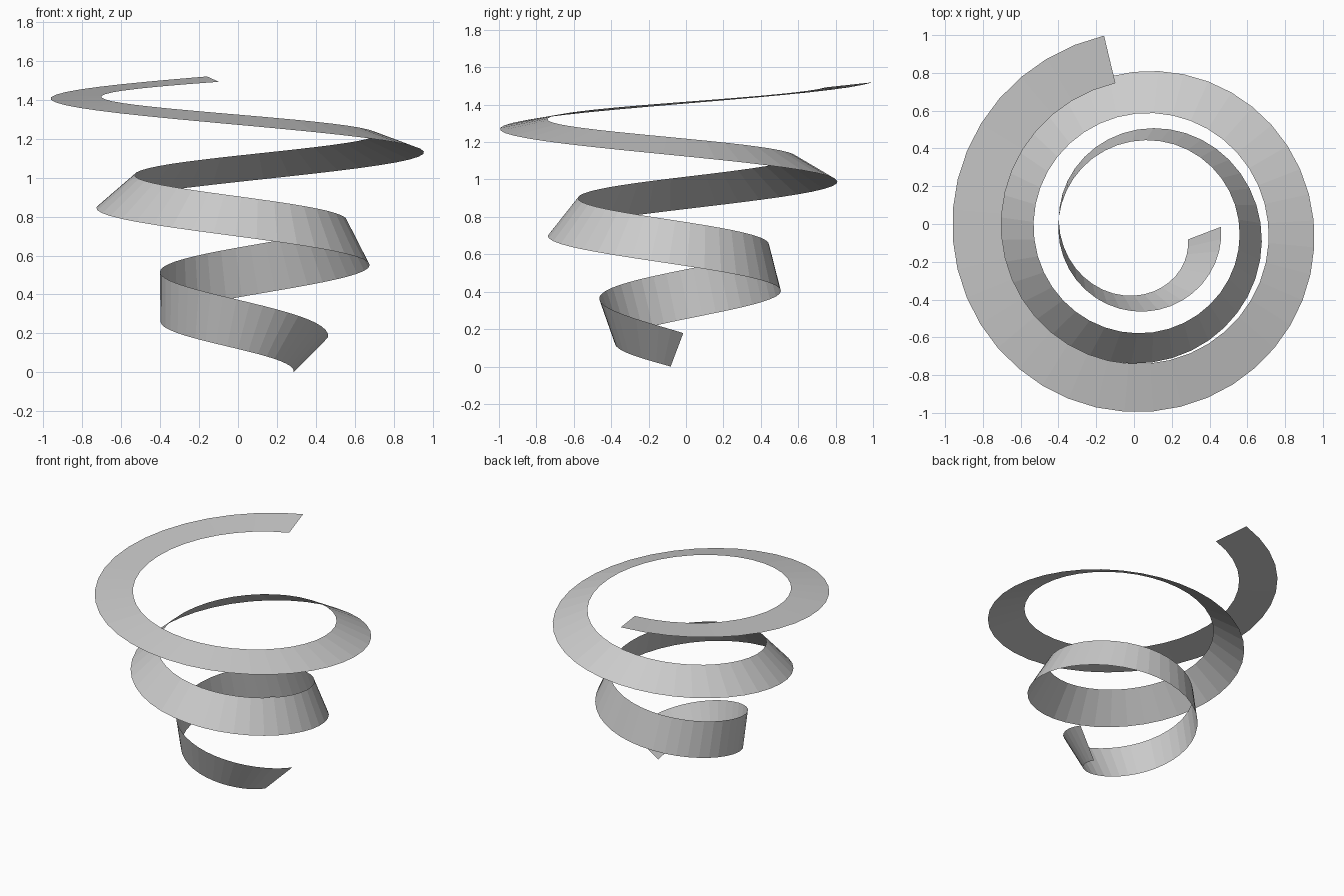
import bpy, bmesh
from math import radians, sin, cos, exp, pi
from mathutils import Vector

cube = bpy.data.objects.get("Cube")
if cube:
    bpy.data.objects.remove(cube, do_unlink=True)

WIDTH = 0.26
SEGMENTS = 108
START, END = 0.028, 10.876      # in quarter turns
UP = Vector((0, 0, 1))


def spine(u):
    """Centre line of the ribbon: a widening, climbing spiral."""
    a = -u * pi / 2
    r = 0.322 + 0.0647 * u - 0.00087 * u * u
    z = 0.093 + 0.1513 * u - 0.0019 * u * u
    return Vector((0.05 + r * cos(a), -0.034 + r * sin(a), z))


def tilt(u):
    """Lean of the ribbon, from flaring outwards to lying flat."""
    return radians(9.4 * u - 6 - 39 * exp(-u / 2))


# One mid-grey surface
grey = bpy.data.materials.new("light_grey")
grey.use_nodes = True
colour = (0.6, 0.6, 0.6, 1)
grey.diffuse_color = colour
grey.node_tree.nodes["Principled BSDF"].inputs["Base Color"].default_value = colour

# Sweep a straight section, square to the spine, along the spiral
bm = bmesh.new()
previous = None
for i in range(SEGMENTS + 1):
    u = START + (END - START) * i / SEGMENTS
    tangent = (spine(u + 0.01) - spine(u - 0.01)).normalized()
    outward = UP.cross(tangent).normalized()
    rise = tangent.cross(outward).normalized()
    half = (rise * cos(tilt(u)) - outward * sin(tilt(u))) * WIDTH / 2
    pair = [bm.verts.new(spine(u) + s * half) for s in (-1, 1)]
    if previous:
        bm.faces.new((previous[0], previous[1], pair[1], pair[0]))
    previous = pair

# Rest the lowest corner on the ground
lowest = min(v.co.z for v in bm.verts)
bmesh.ops.translate(bm, verts=bm.verts[:], vec=-UP * lowest)

mesh = bpy.data.meshes.new("spiral_ribbon")
bm.to_mesh(mesh)
bm.free()
mesh.materials.append(grey)
ribbon = bpy.data.objects.new("spiral_ribbon", mesh)
bpy.context.collection.objects.link(ribbon)
